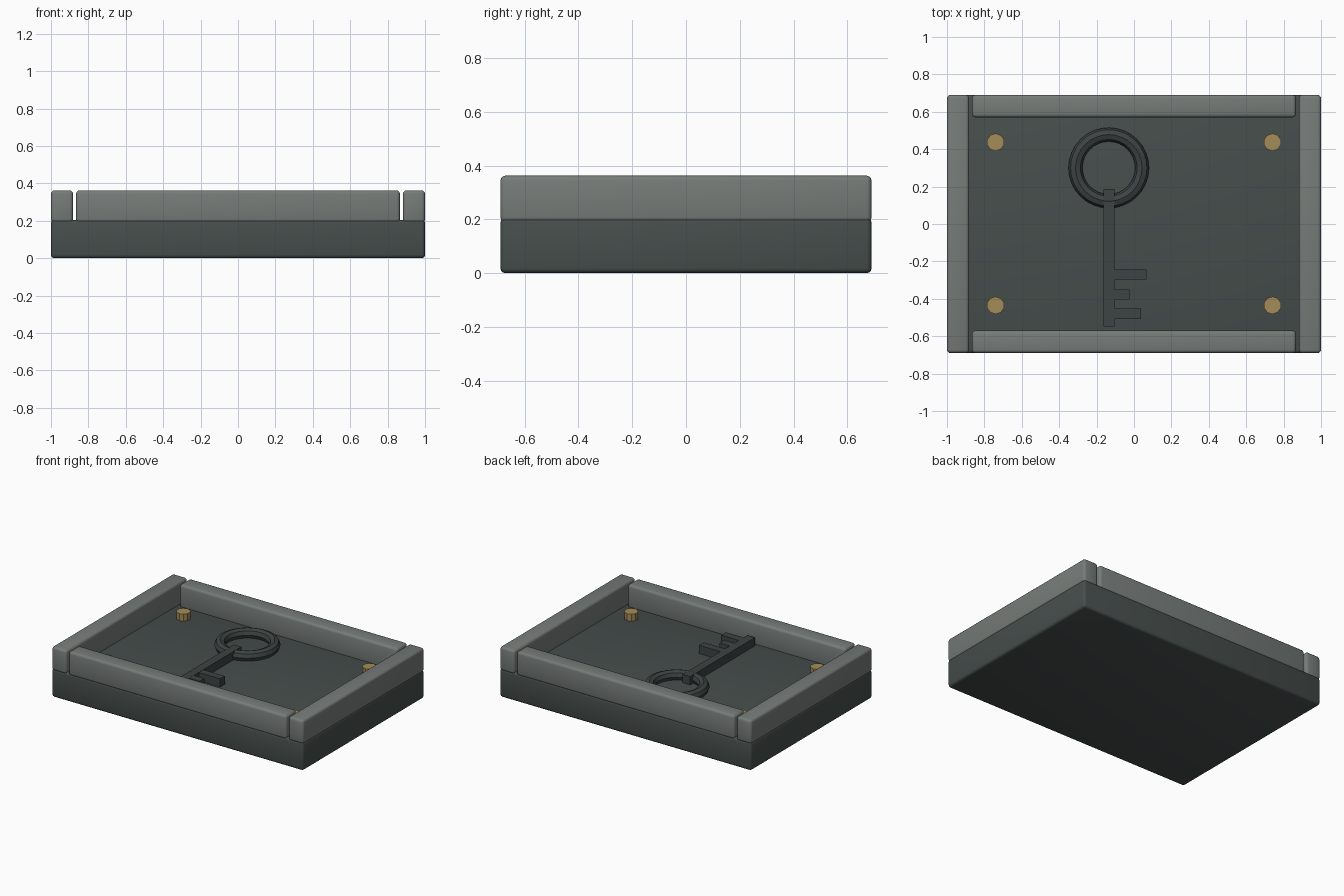
import bpy, bmesh, math
from mathutils import Matrix, Vector

if "Cube" in bpy.data.objects:
    bpy.data.objects.remove(bpy.data.objects["Cube"])


def material(name, color):
    m = bpy.data.materials.new(name)
    m.diffuse_color = (*color, 1)
    m.use_nodes = True
    m.node_tree.nodes["Principled BSDF"].inputs["Base Color"].default_value = m.diffuse_color
    return m


DARK = material("dark slate", (0.061, 0.076, 0.072))
GREY = material("grey stone", (0.181, 0.202, 0.191))
IRON = material("dark iron", (0.047, 0.057, 0.056))
BRASS = material("brass", (0.376, 0.262, 0.098))


def finish(name, bm, mat, smooth=True):
    me = bpy.data.meshes.new(name)
    bm.to_mesh(me)
    bm.free()
    ob = bpy.data.objects.new(name, me)
    bpy.context.collection.objects.link(ob)
    me.materials.append(mat)
    if smooth:
        bpy.ops.object.select_all(action='DESELECT')
        ob.select_set(True)
        bpy.context.view_layer.objects.active = ob
        bpy.ops.object.shade_smooth_by_angle(angle=math.radians(35))
    return ob


def block(name, lo, hi, mat, bevel=0.018):
    """Rounded box between two corners."""
    lo, hi = Vector(lo), Vector(hi)
    bm = bmesh.new()
    bmesh.ops.create_cube(bm, size=1, matrix=Matrix.Translation((lo + hi) / 2)
                          @ Matrix.Diagonal((*(hi - lo), 1)))
    if bevel:
        bmesh.ops.bevel(bm, geom=bm.edges[:], offset=bevel, segments=3,
                        profile=0.5, affect='EDGES', clamp_overlap=True)
    return finish(name, bm, mat, bool(bevel))


# Base slab
block("base", (-1, -0.69, 0), (1, 0.69, 0.205), DARK)

# Raised rim: two full-length side bars and two shorter end bars
for s, side in ((-1, "left"), (1, "right")):
    x0, x1 = sorted((s * 0.882, s))
    block(f"{side}_rim", (x0, -0.69, 0.19), (x1, 0.69, 0.362), GREY)
for s, side in ((-1, "front"), (1, "back")):
    y0, y1 = sorted((s * 0.57, s * 0.69))
    block(f"{side}_rim", (-0.866, y0, 0.19), (0.866, y1, 0.362), GREY)

# Corner studs
for x in (-0.74, 0.74):
    for y in (-0.435, 0.437):
        bm = bmesh.new()
        bmesh.ops.create_cone(bm, cap_ends=True, segments=10, radius1=0.047,
                              radius2=0.047, depth=0.06,
                              matrix=Matrix.Translation((x, y, 0.225)))
        finish("stud", bm, BRASS, False)

# Key bow: a ring with an eight-sided section lying on the floor
bm = bmesh.new()
N, M = 32, 8
rings = []
for i in range(N):
    a = 2 * math.pi * i / N
    ring = []
    for j in range(M):
        b = 2 * math.pi * j / M
        r = 0.178 + 0.037 * math.cos(b)
        ring.append(bm.verts.new((-0.135 + r * math.cos(a), 0.30 + r * math.sin(a),
                                  0.23 + 0.037 * math.sin(b))))
    rings.append(ring)
for i in range(N):
    p, q = rings[i], rings[(i + 1) % N]
    for j in range(M):
        k = (j + 1) % M
        bm.faces.new((p[j], q[j], q[k], p[k]))
finish("key_ring", bm, IRON)

# Key shaft and teeth
block("key_shaft", (-0.164, -0.548, 0.195), (-0.104, 0.187, 0.265), IRON, 0)
for x, y in ((0.066, -0.27), (-0.023, -0.376), (0.038, -0.48)):
    block("key_tooth", (-0.12, y - 0.027, 0.195), (x, y + 0.027, 0.264), IRON, 0)
